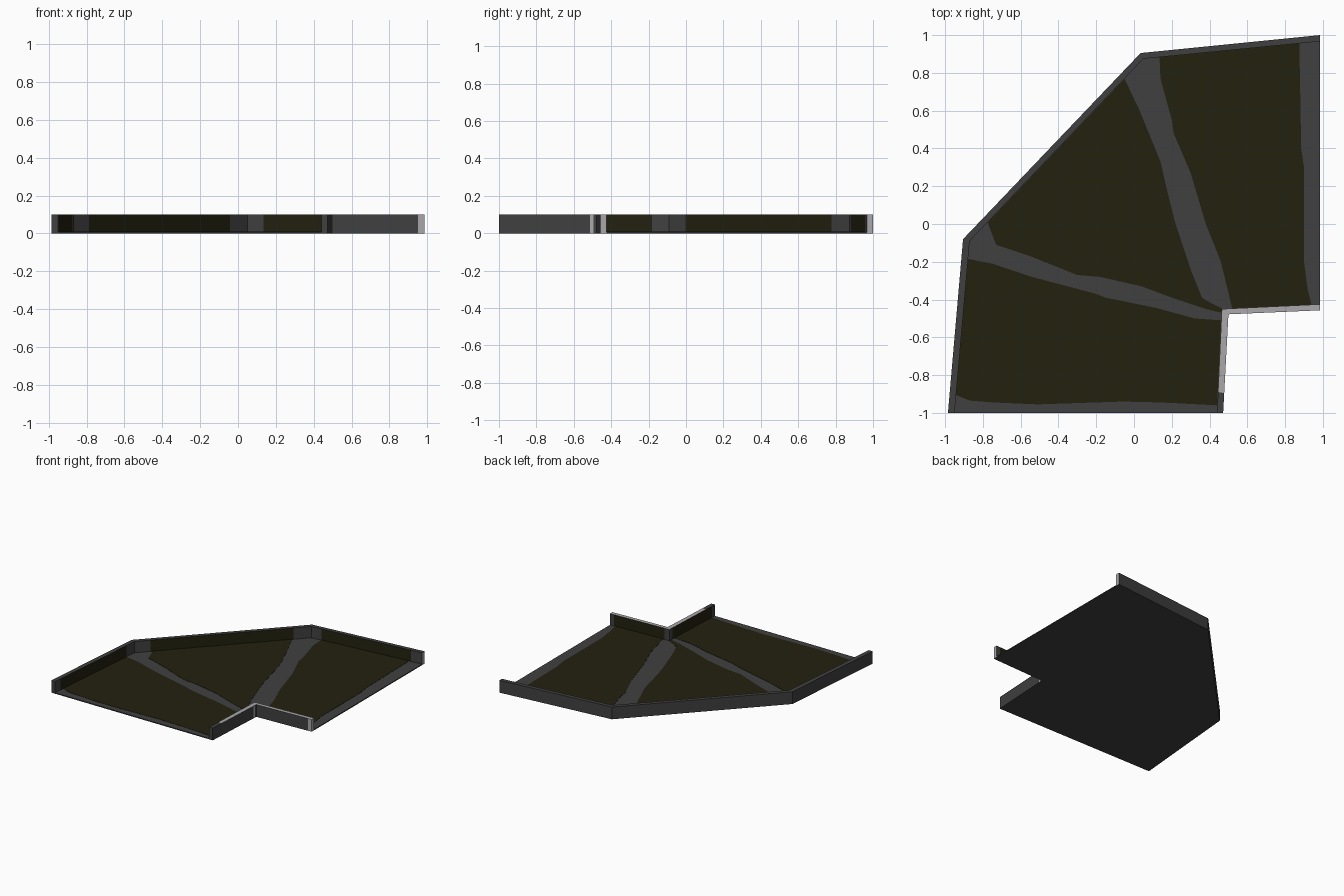
import bpy
import bmesh

if "Cube" in bpy.data.objects:
    bpy.data.objects.remove(bpy.data.objects["Cube"])


def material(name, rgb):
    m = bpy.data.materials.new(name)
    m.diffuse_color = (*rgb, 1)
    m.use_nodes = True
    m.node_tree.nodes["Principled BSDF"].inputs["Base Color"].default_value = m.diffuse_color
    return m


GREY, OLIVE, LIGHT = 0, 1, 2
MATS = [material("dark grey", (0.053, 0.051, 0.053)),
        material("dark olive", (0.0165, 0.0150, 0.0048)),
        material("light grey", (0.40, 0.39, 0.40))]


def finish(bm, name):
    bmesh.ops.recalc_face_normals(bm, faces=bm.faces)
    mesh = bpy.data.meshes.new(name)
    bm.to_mesh(mesh)
    bm.free()
    for m in MATS:
        mesh.materials.append(m)
    bpy.context.collection.objects.link(bpy.data.objects.new(name, mesh))


def plate(name, outline, z0, z1, mat):
    """Flat slab from an outline."""
    bm = bmesh.new()
    face = bm.faces.new([bm.verts.new((x, y, z0)) for x, y in outline])
    new = bmesh.ops.extrude_face_region(bm, geom=[face])["geom"]
    bmesh.ops.translate(bm, vec=(0, 0, z1 - z0),
                        verts=[g for g in new if isinstance(g, bmesh.types.BMVert)])
    for f in bm.faces:
        f.material_index = mat
    bmesh.ops.triangulate(bm, faces=[f for f in bm.faces if len(f.verts) > 4])
    finish(bm, name)


def lerp(a, b, t):
    return tuple(p + (q - p) * t for p, q in zip(a, b))


def wall(name, outer, inner, cuts, start_mat, end_mat, h=0.1):
    """Wall along a path; each stretch is cut into
    (end fraction, inside colour, outside colour, top colour)."""
    bm = bmesh.new()

    def ring(o, i):
        return [bm.verts.new(p) for p in ((*o, 0), (*o, h), (*i, h), (*i, 0))]

    def face(verts, mat):
        bm.faces.new(verts).material_index = mat

    prev = ring(outer[0], inner[0])
    face(prev, start_mat)
    for k, stretch in enumerate(cuts):
        for t, m_in, m_out, m_top in stretch:
            cur = ring(lerp(outer[k], outer[k + 1], t), lerp(inner[k], inner[k + 1], t))
            for s, m in enumerate((m_out, m_top, m_in, GREY)):
                n = (s + 1) % 4
                face((prev[s], prev[n], cur[n], cur[s]), m)
            prev = cur
    face(prev, end_mat)
    finish(bm, name)


# Wall lines seen from above
back_out = [(-0.985, -1), (-0.905, -0.08), (0.035, 0.905), (0.985, 1)]
back_in = [(-0.95, -1), (-0.87, -0.09), (0.05, 0.875), (0.985, 0.967)]
notch_out = [(0.472, -1), (0.5, -0.478), (0.985, -0.457)]
notch_in = [(0.44, -1), (0.465, -0.45), (0.985, -0.425)]

# Floor slab
plate("floor", back_in + notch_in[::-1], 0, 0.008, GREY)

# Olive floor patches with worn edges, leaving grey bands between them
plate("floor_patch_front", [
    (-0.945, -0.905), (-0.87, -0.935), (-0.74, -0.945), (-0.51, -0.955),
    (-0.06, -0.94), (0.15, -0.945), (0.44, -0.96), (0.462, -0.51),
    (0.32, -0.5), (0.12, -0.445), (-0.15, -0.39), (-0.2, -0.37),
    (-0.54, -0.28), (-0.75, -0.21), (-0.878, -0.185)], 0.006, 0.01, OLIVE)
plate("floor_patch_middle", [
    (-0.775, 0.008), (-0.73, -0.11), (-0.55, -0.17), (-0.3, -0.27),
    (-0.18, -0.28), (0.04, -0.33), (0.2, -0.39), (0.38, -0.45),
    (0.464, -0.47), (0.467, -0.448), (0.41, -0.42), (0.36, -0.39), (0.3, -0.24),
    (0.22, 0.0), (0.17, 0.2), (0.14, 0.33), (0.03, 0.6), (-0.05, 0.768)],
    0.006, 0.01, OLIVE)
plate("floor_patch_right", [
    (0.135, 0.883), (0.14, 0.77), (0.2, 0.55), (0.21, 0.48), (0.3, 0.27),
    (0.38, 0.0), (0.46, -0.2), (0.52, -0.447), (0.94, -0.427), (0.92, -0.35),
    (0.9, -0.2), (0.9, 0.3), (0.885, 0.4), (0.88, 0.7), (0.875, 0.956)],
    0.006, 0.01, OLIVE)

# Long outer wall: olive inside, grey near corners and ends
G, O, L = GREY, OLIVE, LIGHT
wall("outer_wall", back_out, back_in, [
    [(0.07, G, G, G), (0.9, O, G, G), (1, G, G, G)],
    [(0.09, G, G, G), (0.9, O, G, G), (1, G, G, G)],
    [(0.09, G, G, G), (0.9, O, G, G), (1, G, G, G)]], G, L)

# Short wall around the inner corner, with worn light top and end
wall("inner_corner_wall", notch_out, notch_in, [
    [(0.06, G, G, G), (0.2, O, G, G), (0.93, O, G, L), (0.97, G, L, L), (1, G, G, L)],
    [(0.08, G, G, L), (0.93, O, G, L), (1, G, L, L)]], G, L)
